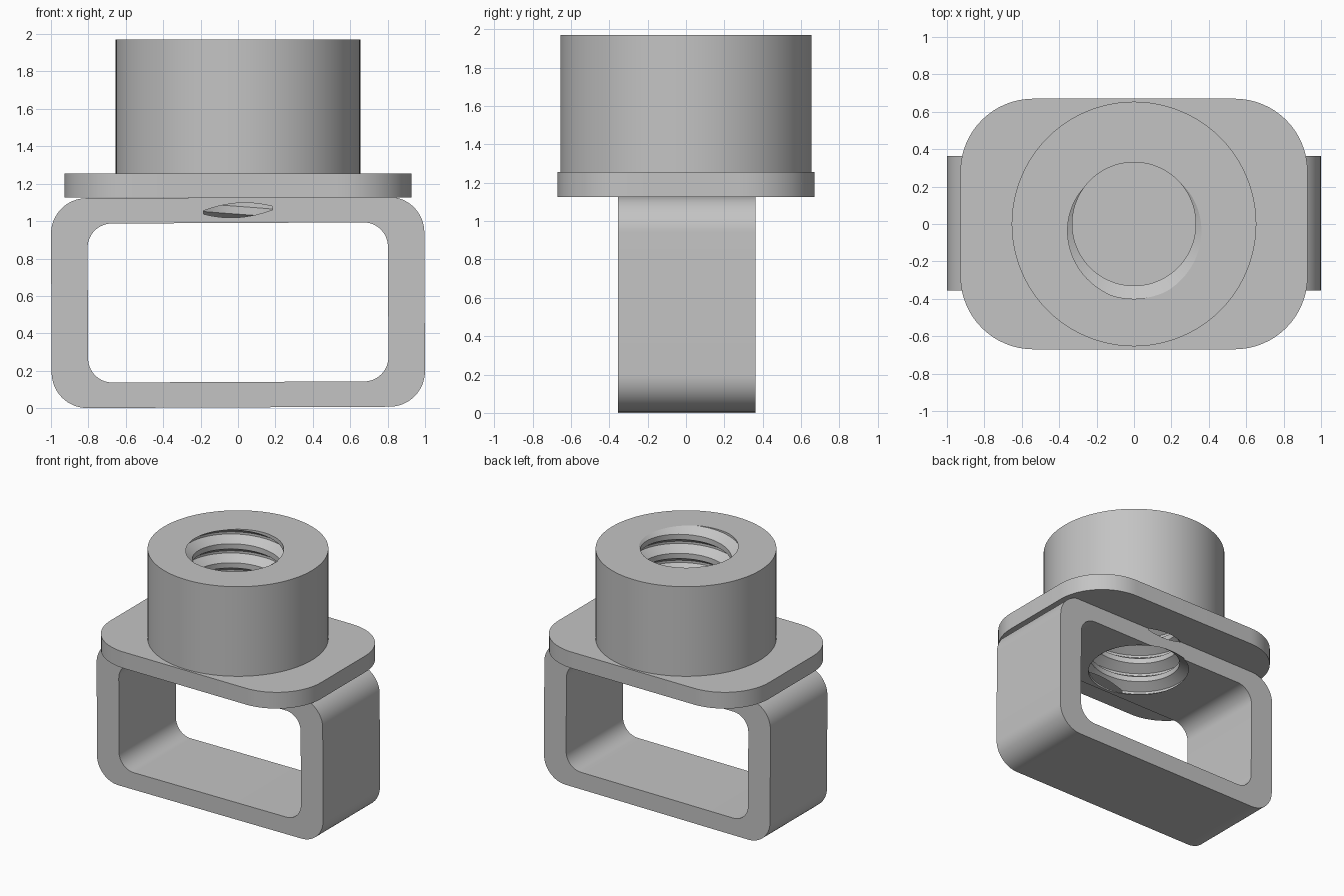
import bpy, bmesh
from math import sin, cos, pi, radians
from mathutils import Matrix

cube = bpy.data.objects.get("Cube")
if cube:
    bpy.data.objects.remove(cube, do_unlink=True)

grey = bpy.data.materials.new("plain grey")
grey.use_nodes = True
grey.diffuse_color = (0.55, 0.55, 0.55, 1)
grey.node_tree.nodes["Principled BSDF"].inputs["Base Color"].default_value = grey.diffuse_color


def finish(bm, name):
    bmesh.ops.recalc_face_normals(bm, faces=bm.faces)
    mesh = bpy.data.meshes.new(name)
    bm.to_mesh(mesh)
    bm.free()
    mesh.materials.append(grey)
    obj = bpy.data.objects.new(name, mesh)
    bpy.context.collection.objects.link(obj)
    return obj


def rounded_rect(half_w, half_h, radius, steps=16):
    points = []
    corners = ((1, 1), (-1, 1), (-1, -1), (1, -1))
    for quarter, (sx, sy) in enumerate(corners):
        for i in range(steps + 1):
            a = (quarter + i / steps) * pi / 2
            points.append((sx * (half_w - radius) + radius * cos(a),
                           sy * (half_h - radius) + radius * sin(a)))
    return points


def prism(name, points, z0, z1):
    bm = bmesh.new()
    low = [bm.verts.new((x, y, z0)) for x, y in points]
    high = [bm.verts.new((x, y, z1)) for x, y in points]
    bm.faces.new(low)
    bm.faces.new(high)
    for i in range(len(points)):
        k = (i + 1) % len(points)
        bm.faces.new((low[i], low[k], high[k], high[i]))
    return finish(bm, name)


def frame(name, outer, inner, y0, y1):
    # Four matching loops joined into a closed rectangular tube
    bm = bmesh.new()
    loops = [[bm.verts.new((x, y, z)) for x, z in pts]
             for pts, y in ((outer, y0), (outer, y1), (inner, y1), (inner, y0))]
    for j in range(4):
        a, b = loops[j], loops[(j + 1) % 4]
        for i in range(len(a)):
            k = (i + 1) % len(a)
            bm.faces.new((a[i], a[k], b[k], b[i]))
    bmesh.ops.rotate(bm, verts=bm.verts, cent=(0, 0, 0.56),
                     matrix=Matrix.Rotation(radians(-0.25), 3, 'Y'))
    return finish(bm, name)


def thread_cutter(name, minor, major, pitch, z_start, turns, steps=96):
    # Helical sheet: each turn shares its upper edge with the next turn
    bm = bmesh.new()
    profile = ((-0.055, minor), (-0.009, major), (0.009, major), (0.055, minor))
    last = turns * steps
    cols = []
    for n in range(last + steps + 1):
        a = 2 * pi * n / steps - pi / 2
        rows = profile if n <= last else profile[:1]
        cols.append([bm.verts.new((r * cos(a), r * sin(a),
                                   z_start + pitch * n / steps + dz))
                     for dz, r in rows])
    for n in range(last):
        a = cols[n] + [cols[n + steps][0]]
        b = cols[n + 1] + [cols[n + 1 + steps][0]]
        for j in range(4):
            bm.faces.new((a[j], b[j], b[j + 1]))
            bm.faces.new((a[j], b[j + 1], a[j + 1]))
    # Close both ends with a fan
    rims = [e for e in bm.edges if e.is_boundary]
    bottom = bm.verts.new((0, 0, z_start - 0.2))
    top = bm.verts.new((0, 0, z_start + pitch * (turns + 2)))
    for e in rims:
        tip = bottom if e.verts[0].co.z < 1.4 else top
        bm.faces.new((e.verts[0], e.verts[1], tip))
    return finish(bm, name)


# Rectangular loop, flange plate and round boss
outer = [(x, z + 0.565) for x, z in rounded_rect(0.998, 0.561, 0.19)]
inner = [(x, z + 0.565) for x, z in rounded_rect(0.803, 0.425, 0.13)]
parts = [
    frame("strap_loop", outer, inner, -0.355, 0.363),
    prism("flange_plate", rounded_rect(0.928, 0.67, 0.39), 1.125, 1.255),
    prism("threaded_boss", [(0.654 * cos(2 * pi * i / 96), 0.654 * sin(2 * pi * i / 96))
                            for i in range(96)], 1.255, 1.97),
]

# Threaded bore through all three parts
PITCH = 0.1517
cutter = thread_cutter("bore_cutter", 0.33, 0.40, PITCH, 1.058 - 2 * PITCH, 10)
cutter.hide_render = True

for part in parts:
    mod = part.modifiers.new("bore", 'BOOLEAN')
    mod.operation = 'DIFFERENCE'
    mod.solver = 'EXACT'
    mod.object = cutter
    bpy.ops.object.select_all(action='DESELECT')
    part.select_set(True)
    bpy.context.view_layer.objects.active = part
    bpy.ops.object.modifier_apply(modifier=mod.name)
    bpy.ops.object.shade_smooth_by_angle(angle=radians(30))

bpy.data.objects.remove(cutter, do_unlink=True)
